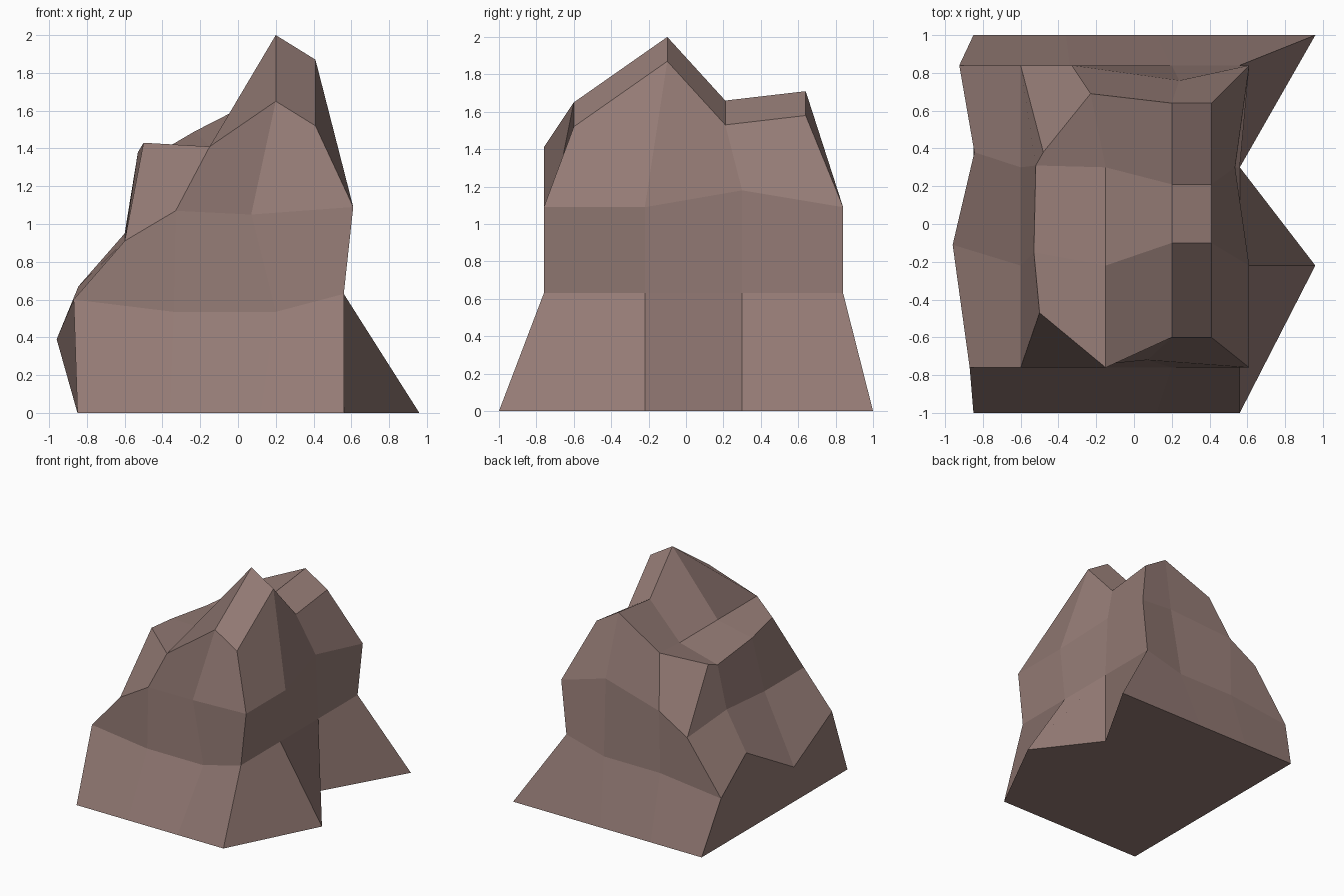
import bpy, bmesh
from itertools import product

if "Cube" in bpy.data.objects:
    bpy.data.objects.remove(bpy.data.objects["Cube"])

# Stone colour
stone = bpy.data.materials.new("brown_grey_stone")
stone.diffuse_color = (0.30, 0.20, 0.18, 1)
stone.use_nodes = True
stone.node_tree.nodes["Principled BSDF"].inputs["Base Color"].default_value = stone.diffuse_color

# Boulder: a block cut in three along each axis, layer by layer.
# Column stations across x and their heights, from ground to crown
Y = (-0.76, -0.22, 0.30, 0.84)
LAYERS = [
    ((-0.85, -0.36, 0.12, 0.56), (-1, -0.35, 0.30, 1), (0, 0, 0, 0)),
    ((-0.87, -0.34, 0.20, 0.56), Y, (0.60, 0.535, 0.535, 0.63)),
    ((-0.60, -0.33, 0.07, 0.61), Y, (0.91, 1.07, 1.05, 1.09)),
    ((-0.52, -0.15, 0.20, 0.41), Y, (1.38, 1.41, 1.65, 1.53)),
]
# Ridge line along y on the crown
RIDGE = ((-0.60, 1.65), (-0.10, 2.0), (0.21, 1.66), (0.64, 1.71))
# Corners pulled out of line
PULLED = {
    (3, 1, 0): (0.96, -0.22, 0), (3, 3, 0): (0.96, 1, 0),
    (0, 1, 1): (-0.96, -0.11, 0.39), (0, 2, 1): (-0.845, 0.38, 0.67),
    (0, 3, 1): (-0.925, 0.84, 0.47),
    (2, 0, 2): (0.07, -0.72, 1.05), (2, 3, 2): (0.24, 0.76, 1.17),
    (3, 2, 2): (0.535, 0.30, 1.18), (0, 2, 2): (-0.60, 0.30, 0.95),
    (0, 0, 3): (-0.50, -0.47, 1.43), (0, 1, 3): (-0.53, -0.15, 1.38),
    (0, 2, 3): (-0.52, 0.31, 1.32), (0, 3, 3): (-0.48, 0.38, 1.34),
    (1, 3, 3): (-0.23, 0.69, 1.49),
}


def position(i, j, k):
    if (i, j, k) in PULLED:
        return PULLED[i, j, k]
    xs, ys, zs = LAYERS[k]
    if k == 3 and i >= 2:
        y, z = RIDGE[j]
        return xs[i], y, z - 0.13 * (i == 3)
    return xs[i], ys[j], zs[i]


bm = bmesh.new()
verts = {}


def v(i, j, k):
    if (i, j, k) not in verts:
        verts[i, j, k] = bm.verts.new(position(i, j, k))
    return verts[i, j, k]


STEPS = ((0, 0), (1, 0), (1, 1), (0, 1))
for a, b in product(range(3), repeat=2):
    # Crown
    bm.faces.new([v(a + s, b + t, 3) for s, t in STEPS])
    # Front and back, left and right
    for end in (0, 3):
        order = STEPS if end == 0 else STEPS[::-1]
        bm.faces.new([v(a + s, end, b + t) for s, t in order])
        bm.faces.new([v(end, a + s, b + t) for s, t in order[::-1]])

# Flat underside
ring = [(i, 0) for i in range(3)] + [(3, j) for j in range(3)]
ring += [(3 - i, 3) for i in range(3)] + [(0, 3 - j) for j in range(3)]
bm.faces.new([v(i, j, 0) for i, j in reversed(ring)])
bm.normal_update()

mesh = bpy.data.meshes.new("boulder")
bm.to_mesh(mesh)
bm.free()
mesh.materials.append(stone)
bpy.context.collection.objects.link(bpy.data.objects.new("boulder", mesh))
